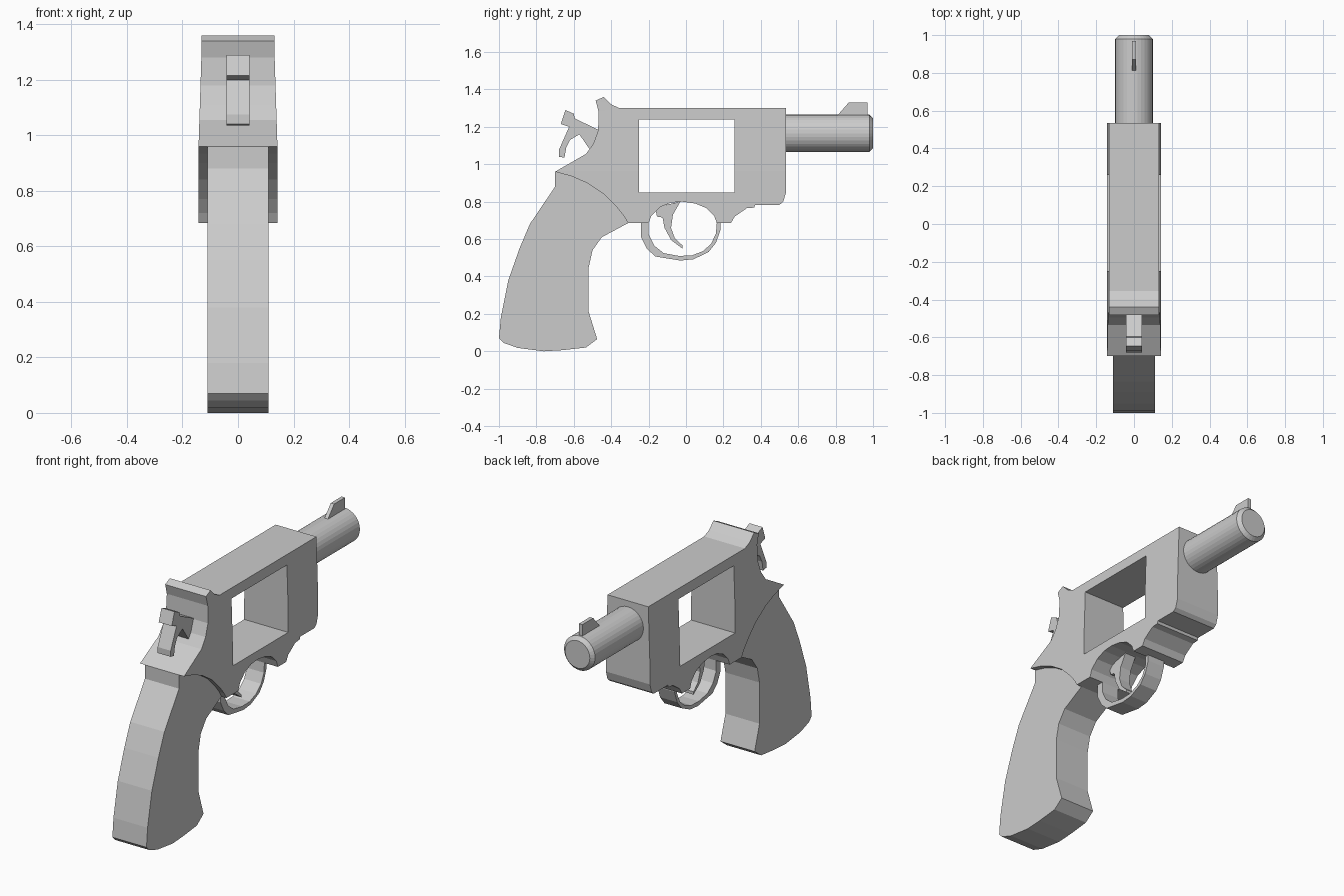
import bpy, bmesh
from mathutils import Matrix, Vector

# local x -> world y, local y -> world z, local z -> world x
SIDE = Matrix(((0, 0, 1, 0), (1, 0, 0, 0), (0, 1, 0, 0), (0, 0, 0, 1)))


def plate(name, half_width, *outlines):
    """Extrude side-view (y, z) outlines symmetrically across x; extra outlines cut holes."""
    cu = bpy.data.curves.new(name, 'CURVE')
    cu.dimensions = '2D'
    cu.fill_mode = 'BOTH'
    cu.extrude = half_width
    for pts in outlines:
        sp = cu.splines.new('POLY')
        sp.points.add(len(pts) - 1)
        for p, (y, z) in zip(sp.points, pts):
            p.co = (y, z, 0, 1)
        sp.use_cyclic_u = True
    tmp = bpy.data.objects.new(name + "_curve", cu)
    bpy.context.collection.objects.link(tmp)
    bpy.context.view_layer.update()
    deps = bpy.context.evaluated_depsgraph_get()
    me = bpy.data.meshes.new_from_object(tmp.evaluated_get(deps))
    bpy.data.objects.remove(tmp)
    me.transform(SIDE)
    bm = bmesh.new()
    bm.from_mesh(me)
    bmesh.ops.remove_doubles(bm, verts=bm.verts, dist=1e-4)
    bmesh.ops.recalc_face_normals(bm, faces=bm.faces)
    bm.to_mesh(me)
    bm.free()
    me.shade_flat()
    me.name = name
    ob = bpy.data.objects.new(name, me)
    bpy.context.collection.objects.link(ob)
    return ob


# Seam shared by the frame and the grip
seam = [(-0.70, 0.96), (-0.61, 0.935), (-0.53, 0.90), (-0.44, 0.84),
        (-0.37, 0.77), (-0.33, 0.72), (-0.31, 0.685)]

# Frame with the rectangular window
frame = plate("frame", 0.142, [
    (0.535, 1.30), (-0.355, 1.30), (-0.40, 1.32), (-0.44, 1.36), (-0.483, 1.34),
    (-0.467, 1.28), (-0.47, 1.18), (-0.495, 1.11), (-0.535, 1.055)] + seam + [
    (-0.20, 0.685), (-0.185, 0.725), (-0.14, 0.77), (-0.08, 0.795), (-0.02, 0.80),
    (0.05, 0.79), (0.11, 0.765), (0.15, 0.725), (0.165, 0.685),
    (0.24, 0.685), (0.26, 0.72), (0.325, 0.765), (0.365, 0.768), (0.37, 0.783),
    (0.50, 0.783), (0.52, 0.80), (0.535, 0.85)],
    [(-0.25, 0.85), (0.26, 0.85), (0.26, 1.24), (-0.25, 1.24)])

# Taper the frame sides inward towards the top
bm = bmesh.new()
bm.from_mesh(frame.data)
bmesh.ops.bisect_plane(bm, geom=bm.verts[:] + bm.edges[:] + bm.faces[:],
                       plane_co=Vector((0, 0, 0.965)), plane_no=Vector((0, 0, 1)))
for v in bm.verts:
    t = min(max((v.co.z - 0.965) / 0.335, 0), 1)
    v.co.x *= 1 - 0.075 * t
bm.to_mesh(frame.data)
bm.free()

# Grip
plate("grip", 0.11, seam + [
    (-0.45, 0.61), (-0.50, 0.54), (-0.52, 0.45), (-0.52, 0.21), (-0.475, 0.065),
    (-0.535, 0.02), (-0.66, 0.006), (-0.76, 0.0), (-0.90, 0.018), (-0.975, 0.045),
    (-1.0, 0.07), (-0.99, 0.18), (-0.95, 0.38), (-0.89, 0.55), (-0.835, 0.68),
    (-0.70, 0.88), (-0.70, 0.92)])

# Trigger guard
plate("trigger_guard", 0.055, [
    (-0.24, 0.69), (-0.24, 0.61), (-0.21, 0.55), (-0.165, 0.507), (-0.03, 0.485),
    (0.04, 0.492), (0.12, 0.53), (0.16, 0.58), (0.185, 0.65), (0.185, 0.69),
    (0.165, 0.69), (0.16, 0.63), (0.135, 0.575), (0.09, 0.535), (0.03, 0.512),
    (-0.04, 0.51), (-0.12, 0.525), (-0.17, 0.565), (-0.20, 0.625), (-0.20, 0.69)])

# Trigger
plate("trigger", 0.035, [
    (-0.165, 0.77), (-0.155, 0.72), (-0.125, 0.715), (-0.115, 0.66), (-0.08, 0.595),
    (-0.02, 0.55), (-0.02, 0.567), (-0.06, 0.605), (-0.08, 0.66), (-0.07, 0.73),
    (-0.03, 0.80)])

# Hammer
plate("hammer", 0.042, [
    (-0.67, 1.215), (-0.645, 1.29), (-0.60, 1.27), (-0.595, 1.245), (-0.46, 1.18),
    (-0.47, 1.14), (-0.515, 1.08), (-0.57, 1.16), (-0.62, 1.13), (-0.64, 1.09),
    (-0.65, 1.035), (-0.68, 1.04), (-0.68, 1.075), (-0.645, 1.155), (-0.625, 1.20)])

# Front sight
plate("front_sight", 0.011, [(0.80, 1.25), (0.87, 1.33), (0.97, 1.33), (0.97, 1.25)])

# Barrel with a chamfered muzzle
bm = bmesh.new()
rot = Matrix.Rotation(-1.5707963, 4, 'X')
bmesh.ops.create_cone(bm, cap_ends=True, segments=32, radius1=0.1, radius2=0.1, depth=0.47,
                      matrix=Matrix.Translation((0, 0.765, 1.165)) @ rot)
rim = [e for e in bm.edges if all(v.co.y > 0.99 for v in e.verts)]
bmesh.ops.bevel(bm, geom=rim, offset=0.02, segments=1, affect='EDGES')
me = bpy.data.meshes.new("barrel")
bm.to_mesh(me)
bm.free()
bpy.context.collection.objects.link(bpy.data.objects.new("barrel", me))
